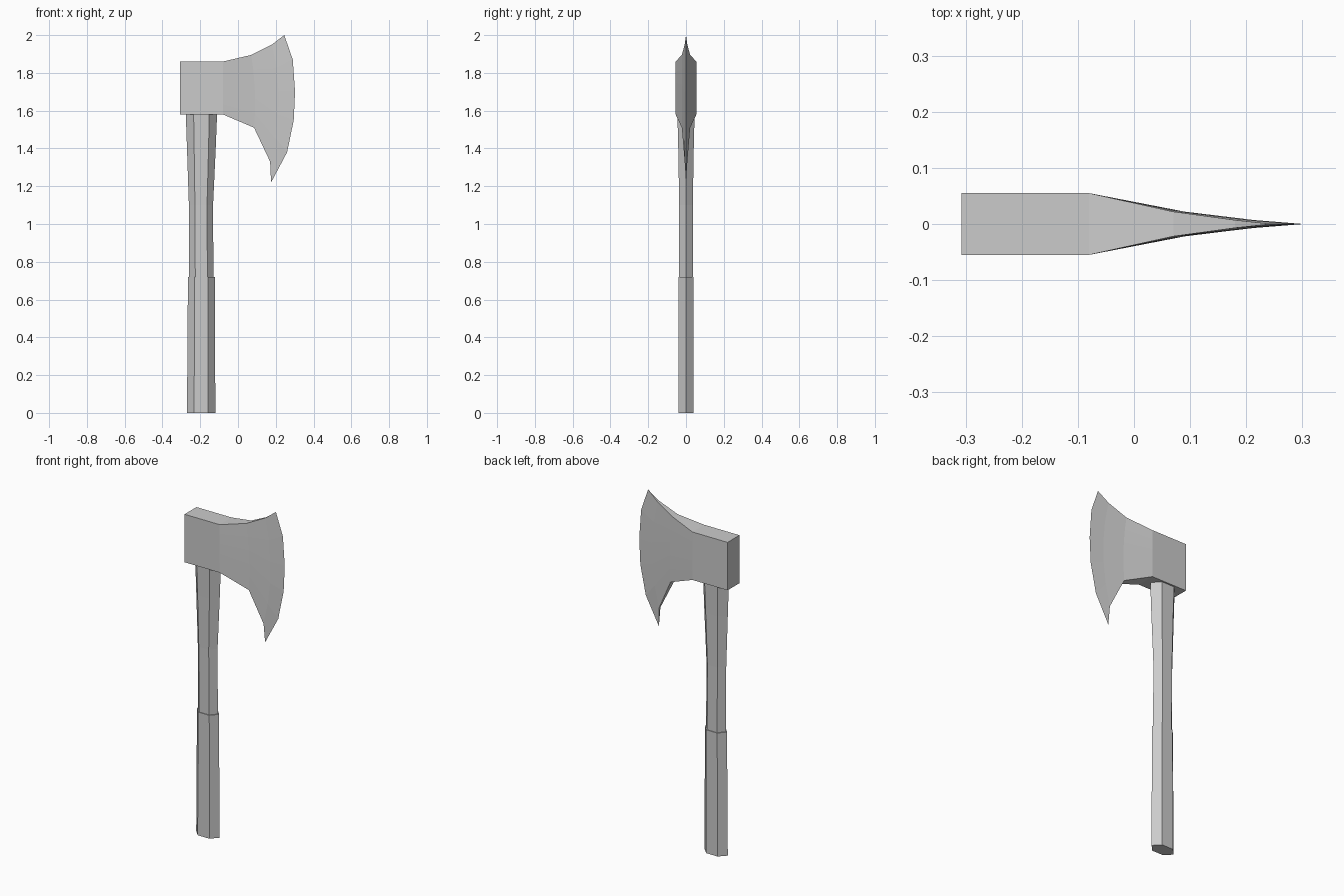
import bpy
import bmesh

cube = bpy.data.objects.get("Cube")
if cube:
    bpy.data.objects.remove(cube, do_unlink=True)

# One plain grey for everything
grey = bpy.data.materials.new("light grey")
grey.use_nodes = True
colour = (0.6, 0.6, 0.6, 1)
grey.diffuse_color = colour
grey.node_tree.nodes["Principled BSDF"].inputs["Base Color"].default_value = colour


def loft(name, rings):
    """Skin closed rings of equal length and cap both ends."""
    bm = bmesh.new()
    loops = [[bm.verts.new(p) for p in ring] for ring in rings]
    count = len(rings[0])
    for a, b in zip(loops, loops[1:]):
        for i in range(count):
            j = (i + 1) % count
            bm.faces.new((a[i], a[j], b[j], b[i]))
    bm.faces.new(loops[0])
    bm.faces.new(loops[-1])
    # Merge the two sides where they meet at the cutting edge
    bmesh.ops.remove_doubles(bm, verts=bm.verts[:], dist=0.0001)
    bmesh.ops.recalc_face_normals(bm, faces=bm.faces[:])
    mesh = bpy.data.meshes.new(name)
    bm.to_mesh(mesh)
    bm.free()
    mesh.materials.append(grey)
    obj = bpy.data.objects.new(name, mesh)
    bpy.context.collection.objects.link(obj)
    return obj


def hexagon(z, left, right, depth):
    """Handle section: points along x, flats facing front and back."""
    mid, half = (left + right) / 2, (right - left) / 2
    flat = half * 0.5
    return [(mid + half, 0, z), (mid + flat, depth, z), (mid - flat, depth, z),
            (mid - half, 0, z), (mid - flat, -depth, z), (mid + flat, -depth, z)]


# Handle: thicker grip, then a shaft flaring into the head
loft("grip", [hexagon(0, -0.27, -0.12, 0.04),
              hexagon(0.72, -0.265, -0.122, 0.04)])
loft("shaft", [hexagon(0.70, -0.258, -0.13, 0.036),
               hexagon(1.10, -0.26, -0.132, 0.036),
               hexagon(1.40, -0.27, -0.118, 0.041),
               hexagon(1.60, -0.277, -0.11, 0.046)])

# Axe head: vertical columns from butt to cutting edge
ROWS = 6


def column(top, bottom, bulge):
    points = []
    for i in range(ROWS):
        t = i / (ROWS - 1)
        x = top[0] + (bottom[0] - top[0]) * t + bulge * 4 * t * (1 - t)
        points.append((x, top[1] + (bottom[1] - top[1]) * t))
    return points


edge = [(0.245, 2.0), (0.29, 1.87), (0.302, 1.70),
        (0.295, 1.55), (0.26, 1.38), (0.175, 1.22)]
columns = [(column((-0.307, 1.86), (-0.307, 1.58), 0), 0.055),
           (column((-0.08, 1.86), (-0.08, 1.58), 0), 0.055),
           (column((0.07, 1.895), (0.085, 1.51), 0.012), 0.022),
           (column((0.18, 1.95), (0.17, 1.33), 0.04), 0.007)]

rings = [[(x, -d, z) for x, z in pts] + [(x, d, z) for x, z in reversed(pts)]
         for pts, d in columns]

bm = bmesh.new()
loops = [[bm.verts.new(p) for p in ring] for ring in rings]
rim = [bm.verts.new((x, 0, z)) for x, z in edge]
loops.append(rim + rim[::-1])
bm.faces.new(loops[0])
for a, b in zip(loops, loops[1:]):
    for i in range(2 * ROWS):
        j = (i + 1) % (2 * ROWS)
        corners = list(dict.fromkeys((a[i], a[j], b[j], b[i])))
        bm.faces.new(corners)
bmesh.ops.recalc_face_normals(bm, faces=bm.faces[:])
mesh = bpy.data.meshes.new("axe_head")
bm.to_mesh(mesh)
bm.free()
mesh.materials.append(grey)
bpy.context.collection.objects.link(bpy.data.objects.new("axe_head", mesh))
